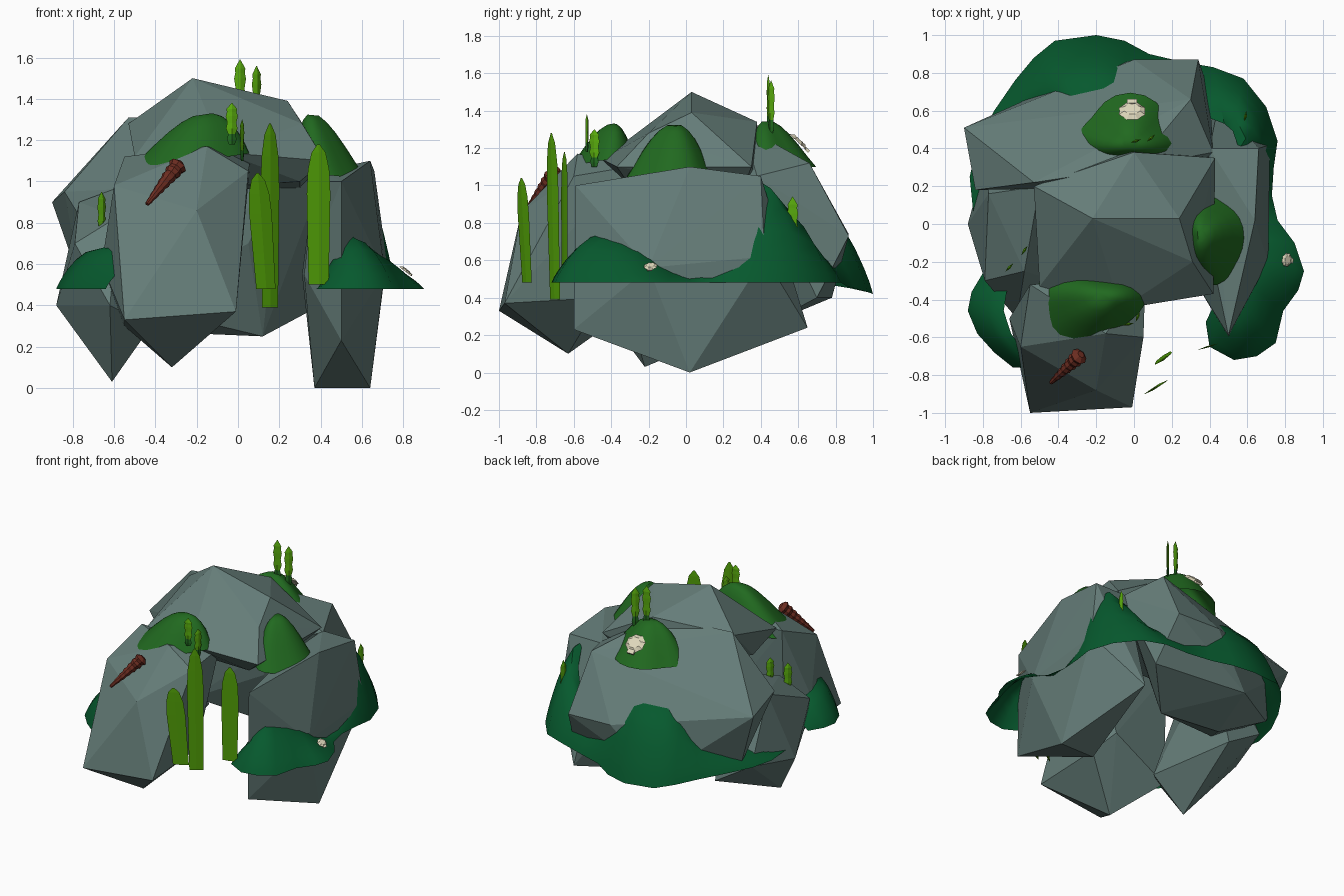
import bpy, bmesh, math
from mathutils import Vector, Matrix

if "Cube" in bpy.data.objects:
    bpy.data.objects.remove(bpy.data.objects["Cube"])


def mat(name, rgb):
    m = bpy.data.materials.new(name)
    m.diffuse_color = (*rgb, 1)
    m.use_nodes = True
    m.node_tree.nodes["Principled BSDF"].inputs["Base Color"].default_value = m.diffuse_color
    return m


ROCK = mat("grey rock", (0.13, 0.205, 0.19))
DEEP = mat("deep green moss", (0.002, 0.1, 0.027))
MOSS = mat("green moss", (0.015, 0.142, 0.014))
GRASS = mat("grass green", (0.08, 0.34, 0.002))
LEAF = mat("leaf green", (0.1, 0.41, 0.004))
RUST = mat("rust shell", (0.15, 0.026, 0.015))
CREAM = mat("cream shell", (0.75, 0.7, 0.51))


def finish(name, bm, mats, smooth=False, closed=True):
    if closed:
        bmesh.ops.recalc_face_normals(bm, faces=bm.faces[:])
    me = bpy.data.meshes.new(name)
    bm.to_mesh(me)
    bm.free()
    for m in mats:
        me.materials.append(m)
    ob = bpy.data.objects.new(name, me)
    bpy.context.collection.objects.link(ob)
    if smooth:
        bpy.ops.object.select_all(action='DESELECT')
        ob.select_set(True)
        bpy.context.view_layer.objects.active = ob
        bpy.ops.object.shade_smooth_by_angle(angle=math.radians(50))
    return ob


def rock(name, pts):
    bm = bmesh.new()
    for p in pts:
        bm.verts.new(p)
    res = bmesh.ops.convex_hull(bm, input=bm.verts[:])
    junk = {v for v in res["geom_interior"] + res["geom_unused"] if isinstance(v, bmesh.types.BMVert)}
    bmesh.ops.delete(bm, geom=list(junk), context='VERTS')
    finish(name, bm, [ROCK])


# Boulders forming the cave: each the hull of a few corner points
rock("right_boulder", [
    (.37, .02, 0), (.64, .02, 0), (.5, -.6, .23), (.5, -.59, 1.0), (.64, .02, 1.1),
    (.37, .02, 1.0), (.71, -.2, .56), (.72, .42, .62), (.66, .4, 1.05), (.45, .65, .24),
    (.4, .4, 1.05), (.32, -.3, .55), (.31, .3, .55)])
rock("top_boulder", [
    (-.22, .03, 1.5), (.24, .03, 1.39), (-.07, -.45, 1.14), (.42, -.37, 1.1), (.43, .35, 1.1),
    (.31, -.2, 1.28), (-.5, -.33, 1.12), (-.53, .2, 1.28), (0, .38, 1.34), (-.1, .4, 1.0),
    (.3, .3, .97), (.3, -.3, 1.0), (-.4, -.2, .95)])
rock("back_boulder", [
    (-.9, .51, .9), (0, .87, .74), (.34, .87, .73), (.42, .38, 1.05), (.3, .66, 1.12),
    (-.53, .22, 1.31), (0, .3, 1.32), (-.84, .18, .95), (-.76, .45, .5), (-.3, .78, .4),
    (.12, .42, .25), (.4, .7, .4), (.05, .22, .7), (-.5, .2, .4), (.2, .2, 1.0), (-.35, .45, .27)])
rock("left_boulder", [
    (-.61, -.22, .03), (-.88, 0, .4), (-.79, -.3, .7), (-.77, .16, .9), (-.58, -.25, .83),
    (-.5, .2, 1.0), (-.78, .36, .45), (-.5, .38, .28), (-.42, -.3, .3), (-.62, -.5, .4)])
rock("front_boulder", [
    (-.55, -1, .33), (-.01, -.97, .37), (-.32, -.63, .1), (-.6, -.65, .98), (-.2, -.88, .86),
    (-.15, -.58, 1.17), (.05, -.6, 1.05), (.06, -.3, 1.1), (-.66, -.5, .6), (-.55, -.32, 1.12),
    (-.02, -.45, .4), (-.55, -.35, .3), (-.1, -.3, .5)])


# Low moss skirt, open below: stations (outer x, outer y, bottom z, crest z)
def skirt(name, stations):
    bm = bmesh.new()
    rings = []
    for x, y, zb, zt in stations:
        out = Vector((x, y))
        tgt = Vector((.5, .5 * y)) if x > .35 else Vector((.7 * x, min(y, .55)))
        ring = []
        for t in (0, .06, .15, .3, .5, .75, 1):
            s = math.sin(t * math.pi / 2) ** .85
            ring.append(bm.verts.new((*out.lerp(tgt, .72 * t), zb + (zt - zb) * s)))
        rings.append(ring)
    for a, b in zip(rings, rings[1:]):
        for i in range(len(a) - 1):
            bm.faces.new((a[i], b[i], b[i + 1], a[i + 1]))
    finish(name, bm, [DEEP], True, closed=False)


skirt("deep_moss_skirt", [
    (.38, -.52, .48, .5), (.4, -.65, .48, .62), (.53, -.72, .48, .72), (.65, -.7, .48, .74),
    (.75, -.63, .48, .72), (.79, -.46, .48, .7), (.87, -.35, .48, .66), (.9, -.25, .48, .62),
    (.85, -.1, .48, .55), (.76, .02, .48, .52), (.73, .15, .48, .56), (.74, .3, .48, .75),
    (.76, .44, .48, 1.02), (.7, .62, .48, 1.02), (.58, .77, .48, .88), (.42, .83, .48, .74),
    (.25, .86, .46, .66), (.08, .9, .45, .76), (-.05, .97, .43, .88), (-.2, 1, .42, .9),
    (-.42, .97, .43, .88), (-.53, .88, .45, .82), (-.63, .76, .47, .7), (-.74, .6, .48, .62),
    (-.83, .42, .48, .58), (-.87, .25, .48, .55), (-.85, .05, .48, .5)])
skirt("deep_moss_left", [
    (-.8, -.26, .48, .56), (-.86, -.36, .48, .64), (-.88, -.46, .48, .67), (-.83, -.58, .48, .68),
    (-.74, -.68, .48, .67), (-.64, -.76, .48, .6)])


# Moss mounds: wobbly bell domes with a shifted peak, sloping along x
def mound(name, c, rx, ry, h, shift, phase, wob=.1, tilt=0):
    bm = bmesh.new()
    n, rings = 24, []
    for r in (1, .85, .68, .5, .33, .16):
        ring = []
        for i in range(n):
            a = math.tau * i / n
            w = r * (1 + wob * math.sin(3 * a + phase))
            k = (1 - r * r)
            dx = rx * w * math.cos(a)
            ring.append(bm.verts.new((c[0] + dx + shift[0] * k,
                                      c[1] + ry * w * math.sin(a) + shift[1] * k,
                                      c[2] + tilt * dx + h * k ** 1.15)))
        rings.append(ring)
    for a, b in zip(rings, rings[1:]):
        for i in range(n):
            bm.faces.new((a[i], a[(i + 1) % n], b[(i + 1) % n], b[i]))
    bm.faces.new(rings[-1])
    finish(name, bm, [MOSS], True, closed=False)


mound("moss_front", (-.25, -.43, 1.09), .29, .18, .24, (.08, .04), 0.5, .1, .15)
mound("moss_right", (.44, -.08, 1.03), .17, .23, .3, (-.08, .02), 1.0, .1, -.1)
mound("moss_back", (-.02, .49, 1.1), .27, .18, .25, (0, -.06), math.pi, .14)


# Flat plants: mirrored outline (half width, height), two sides
def flat_plant(name, base, height, width, turn, outline, thick, lean=(0, 0), root=0):
    bm = bmesh.new()
    rows = []
    R = Matrix.Rotation(turn, 3, 'Z')
    for w, t in outline:
        c = Vector(base) + Vector((lean[0] * t, lean[1] * t, height * t))
        d = thick * min(1, w * 1.5)
        rows.append([bm.verts.new(c + R @ Vector(p)) for p in
                     ((-w * width / 2, 0, 0), (0, -d / 2, 0), (w * width / 2, 0, 0), (0, d / 2, 0))])
    for a, b in zip(rows, rows[1:]):
        for i in range(4):
            j = (i + 1) % 4
            f = bm.faces.new((a[i], a[j], b[j], b[i]))
            f.material_index = 1 if f.calc_center_median().z < base[2] + root * height else 0
    bm.faces.new(rows[0][::-1])
    bm.faces.new(rows[-1])
    finish(name, bm, [LEAF if root else GRASS, MOSS])


BLADE = [(.85, 0), (.92, .3), (1, .65), (.9, .82), (.6, .94), (.1, 1)]
for i, (b, h, w, t, l) in enumerate([
        ((.135, -.85, .48), .56, .125, .5, (-.04, -.03)),
        ((.155, -.7, .39), .89, .11, .6, (0, -.02)),
        ((.39, -.65, .5), .68, .12, .3, (0, 0))]):
    flat_plant(f"tall_blade_{i + 1}", b, h, w, t, BLADE, .009, l)

SPRIG = [(.5, 0), (.8, .12), (.6, .25), (.95, .38), (.75, .52), (1, .68), (.8, .78), (.9, .85), (.05, 1)]
for i, (b, h, t) in enumerate([
        ((.01, .44, 1.3), .29, .3), ((.09, .455, 1.28), .28, .7), ((-.03, -.53, 1.18), .2, .2),
        ((.02, -.49, 1.1), .2, 1.2), ((-.66, -.23, .72), .23, .8), ((-.58, -.14, .8), .2, 1.0),
        ((.59, .57, .66), .28, 1.4)]):
    flat_plant(f"sprig_{i + 1}", b, h, .06, t, SPRIG, .016, (0, 0), .22)

# Rust spiral shell: stepped cone lying on the front boulder
tip, end = Vector((-.44, -.84, .89)), Vector((-.28, -.69, 1.09))
axis = end - tip
rot = axis.to_track_quat('Z', 'Y').to_matrix()
bm = bmesh.new()
prev, steps = None, []
for k in range(7):
    r = .014 + .0055 * k
    steps += [(r * .75, k / 7), (r, (k + .5) / 7)]
steps.append((.02, 1))
for r, t in steps:
    ring = [bm.verts.new(tip + axis * t + rot @ Vector((r * math.cos(a), r * math.sin(a), 0)))
            for a in [math.tau * i / 8 for i in range(8)]]
    if prev:
        for i in range(8):
            bm.faces.new((prev[i], prev[(i + 1) % 8], ring[(i + 1) % 8], ring[i]))
    else:
        bm.faces.new(ring[::-1])
    prev = ring
bm.faces.new(prev)
finish("spiral_shell", bm, [RUST])


# Cream fan shells: ribbed shallow discs with a small hinge
def fan(name, pos, normal, size):
    q = Vector(normal).to_track_quat('Z', 'Y').to_matrix()
    P = lambda x, y, z: Vector(pos) + q @ Vector((x * size, y * size, z * size))
    bm = bmesh.new()
    n = 16
    rim, top = [], []
    for i in range(n):
        a = math.tau * i / n
        r = 1 if i % 2 else .9
        rim.append(bm.verts.new(P(r * math.cos(a), .9 * r * math.sin(a), -.05)))
        top.append(bm.verts.new(P(.6 * r * math.cos(a), .55 * r * math.sin(a), .16 + .04 * (i % 2))))
    for i in range(n):
        j = (i + 1) % n
        bm.faces.new((rim[i], rim[j], top[j], top[i]))
    bm.faces.new(top)
    bm.faces.new(rim[::-1])
    hinge = bmesh.ops.create_cube(bm, size=1)["verts"]
    for v in hinge:
        v.co = P(v.co.x * .7, v.co.y * .4 - .85, v.co.z * .2)
    finish(name, bm, [CREAM])


fan("fan_shell_back", (-.01, .6, 1.235), (0, .7, .75), .075)
fan("fan_shell_right", (.81, -.19, .57), (.6, -.1, .8), .038)
